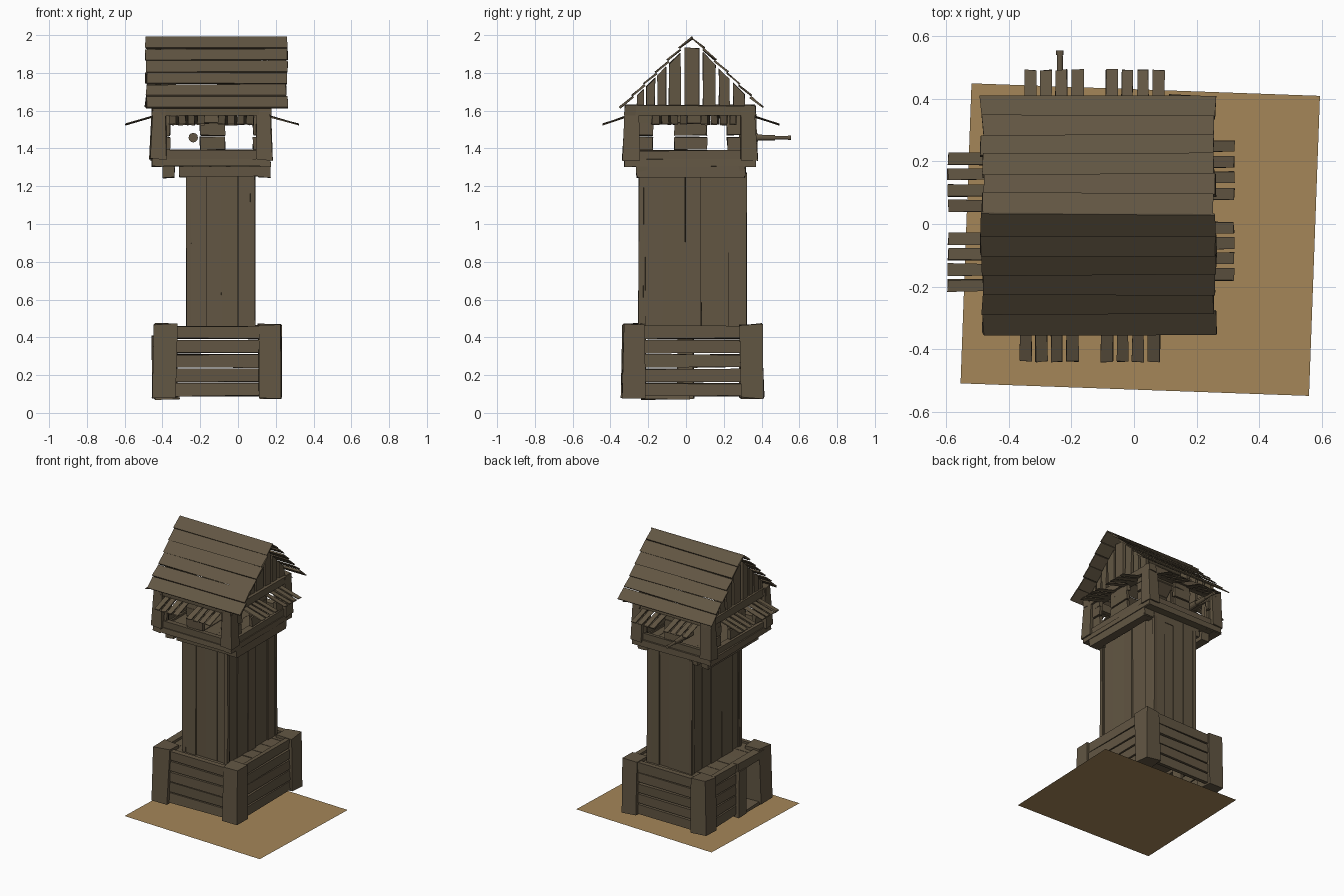
import bpy, bmesh, random
from mathutils import Vector

if "Cube" in bpy.data.objects:
    bpy.data.objects.remove(bpy.data.objects["Cube"])

random.seed(4)

def material(name, col):
    m = bpy.data.materials.new(name)
    m.diffuse_color = (*col, 1)
    m.use_nodes = True
    m.node_tree.nodes["Principled BSDF"].inputs["Base Color"].default_value = m.diffuse_color
    return m

WOOD = material("weathered wood", (0.122, 0.093, 0.056))
SAND = material("sandy ground", (0.376, 0.240, 0.098))

def finish(name, bm, mat=WOOD):
    bmesh.ops.recalc_face_normals(bm, faces=bm.faces)
    me = bpy.data.meshes.new(name)
    bm.to_mesh(me)
    bm.free()
    me.materials.append(mat)
    ob = bpy.data.objects.new(name, me)
    bpy.context.collection.objects.link(ob)
    return ob

def prism(bm, fn, poly, a0, a1, j=0.004):
    """Extrude a (p, q) outline from a0 to a1, with hand-hewn jitter."""
    r = lambda: random.uniform(-j, j)
    rings = [[bm.verts.new(Vector(fn(p, q, a)) + Vector((r(), r(), r()))) for p, q in poly]
             for a in (a0, a1)]
    n = len(poly)
    bm.faces.new(rings[0])
    bm.faces.new(rings[1][::-1])
    for i in range(n):
        k = (i + 1) % n
        bm.faces.new((rings[0][i], rings[1][i], rings[1][k], rings[0][k]))

def rect(p0, p1, q0, q1):
    return [(p0, q0), (p1, q0), (p1, q1), (p0, q1)]

def box(bm, x0, x1, y0, y1, z0, z1, j=0.004):
    prism(bm, lambda p, q, a: (p, q, a), rect(x0, x1, y0, y1), z0, z1, j)

def sides(R):
    """Frames for a rectangle: (u along wall, z, d outwards) -> xyz."""
    x0, x1, y0, y1 = R
    return {"front": lambda u, z, d: (u, y0 - d, z), "back": lambda u, z, d: (u, y1 + d, z),
            "left": lambda u, z, d: (x0 - d, u, z), "right": lambda u, z, d: (x1 + d, u, z)}

def span(R, side):
    return R[:2] if side in ("front", "back") else R[2:]

def posts(name, R, w, z0, z1, taper):
    """Four tapered corner posts."""
    bm = bmesh.new()
    x0, x1, y0, y1 = R
    for cx, sx in ((x0, 1), (x1, -1)):
        for cy, sy in ((y0, 1), (y1, -1)):
            lo = rect(cx, cx + sx * w, cy, cy + sy * w)
            n = len(bm.verts)
            prism(bm, lambda p, q, a: (p, q, a), lo, z0, z1, 0.007)
            bm.verts.ensure_lookup_table()
            for v in bm.verts[n + 4:]:
                v.co.x += sx * taper * (abs(v.co.x - cx) < 0.03)
                v.co.y += sy * taper * (abs(v.co.y - cy) < 0.03)
    finish(name, bm)

# ground sheet
bm = bmesh.new()
bm.faces.new([bm.verts.new((x, y, 0)) for x, y in
              ((-0.555, -0.51), (0.56, -0.55), (0.595, 0.41), (-0.52, 0.45))])
finish("ground_sheet", bm, SAND)

# base: corner posts, plank walls with a doorway on the left, deck
BASE = (-0.45, 0.235, -0.34, 0.41)
posts("base_posts", BASE, 0.125, 0.08, 0.47, 0.008)
bm = bmesh.new()
for s, fn in sides(BASE).items():
    lo, hi = span(BASE, s)
    lo, hi = lo + 0.09, hi - 0.09
    if s == "left":
        lo = 0.02
    for i in range(5):
        z = 0.09 + i * 0.076
        prism(bm, fn, rect(lo, hi, z, z + 0.067), -0.055, -0.02)
finish("base_walls", bm)
bm = bmesh.new()
f = sides(BASE)["left"]
prism(bm, f, rect(-0.045, 0.04, 0.075, 0.41), -0.07, 0.005)
prism(bm, f, rect(-0.26, 0.04, 0.40, 0.46), -0.06, -0.005)
prism(bm, f, rect(-0.24, 0.02, 0.07, 0.09), -0.14, -0.01)
finish("door_frame", bm)
bm = bmesh.new()
for i in range(6):
    y = -0.29 + i * 0.11
    box(bm, -0.40, 0.185, y, y + 0.106, 0.42, 0.445, 0.002)
finish("base_deck", bm)

# shaft of vertical boards with corner strips
SHAFT = (-0.268, 0.085, -0.245, 0.315)
bm = bmesh.new()
for s, fn in sides(SHAFT).items():
    lo, hi = span(SHAFT, s)
    n = 4 if s in ("front", "back") else 5
    cuts = [lo + (hi - lo) * (i + (random.uniform(-0.2, 0.2) if 0 < i < n else 0)) / n
            for i in range(n + 1)]
    for a, b in zip(cuts, cuts[1:]):
        prism(bm, fn, rect(a, b, 0.425, 1.30), -0.03, random.uniform(-0.008, 0.004), 0.002)
finish("shaft_boards", bm)
bm = bmesh.new()
for s, fn in sides(SHAFT).items():
    lo, hi = span(SHAFT, s)
    for a, b in ((lo - 0.004, lo + 0.02), (hi - 0.02, hi + 0.004)):
        prism(bm, fn, rect(a, b, 0.43, 1.27), -0.02, 0.006, 0.003)
finish("shaft_corner_strips", bm)

# joists and cabin floor
CABIN = (-0.465, 0.185, -0.335, 0.378)
bm = bmesh.new()
for x in (-0.40, 0.105):
    box(bm, x, x + 0.065, -0.26, 0.31, 1.245, 1.31)
for y in (-0.265, 0.255):
    box(bm, -0.31, 0.17, y, y + 0.06, 1.25, 1.31)
finish("joists", bm)
bm = bmesh.new()
for i in range(6):
    x = -0.44 + i * 0.1
    box(bm, x, x + 0.098, -0.31, 0.35, 1.305, 1.335, 0.002)
finish("cabin_floor", bm)

# cabin posts, rails, top plates and window piers
posts("cabin_posts", CABIN, 0.085, 1.34, 1.625, 0.015)
bm = bmesh.new()
piers = bmesh.new()
for s, fn in sides(CABIN).items():
    lo, hi = span(CABIN, s)
    fb = s in ("front", "back")
    prism(bm, fn, rect(lo + 0.01, hi - 0.01, 1.305, 1.345), -0.07, -0.01, 0.005)
    prism(bm, fn, rect(lo + 0.05, hi - 0.05, 1.335, 1.39), -0.06, -0.02, 0.005)
    prism(bm, fn, rect(lo + 0.01, hi - 0.01, 1.575, 1.628), -0.07, -0.015, 0.005)
    pier = (-0.20, -0.07) if fb else (-0.06, 0.11)
    reach = 0.105 if fb else 0.16
    for a, b in (pier, (lo + 0.05, lo + reach), (hi - reach, hi - 0.05)):
        for z in (1.395, 1.47, 1.535):
            prism(piers, fn, rect(a, b, z, z + (0.065 if z < 1.5 else 0.05)), -0.055, -0.03)
finish("cabin_rails", bm)
finish("window_piers", piers)

# slatted awnings, two on each side
bm = bmesh.new()
AWN = {"front": (-0.365, -0.105, 0.105), "back": (-0.35, -0.09, 0.115),
       "left": (-0.215, 0.04, 0.13), "right": (-0.18, 0.08, 0.135)}
for s, fn in sides(CABIN).items():
    a0, a1, out = AWN[s]
    for a in (a0, a1):
        for i in range(4):
            u = a + i * 0.05
            prism(bm, lambda d, z, u, fn=fn: fn(u, z, d),
                  [(-0.04, 1.572), (out, 1.524), (out, 1.530), (-0.04, 1.580)],
                  u, u + 0.037, 0.003)
finish("awnings", bm)

# gable boards, cut to the roof slope
MID = 0.03
slope = lambda y: 1.978 - abs(y - MID) * 1.0
bm = bmesh.new()
for s in ("left", "right"):
    fn = sides(CABIN)[s]
    for a, b in ((-0.26, -0.225), (-0.21, -0.165), (-0.15, -0.105), (-0.09, -0.03), (-0.005, 0.07),
                 (0.09, 0.155), (0.175, 0.23), (0.25, 0.31)):
        prism(bm, fn, [(a, 1.62), (b, 1.62), (b, slope(b) - 0.01), (a, slope(a) - 0.01)],
              -0.055, -0.03, 0.003)
finish("gable_boards", bm)

# lapped roof planks
bm = bmesh.new()
N = 6
for sy in (-1, 1):
    fn = lambda d, z, u, sy=sy: (u, MID + sy * d, z)
    for i in range(N):
        d0, d1 = 0.377 * i / N, 0.377 * (i + 1) / N + 0.006
        z0, z1 = 1.99 - d0, 1.99 - d1 + 0.014
        prism(bm, fn, [(d0, z0), (d1, z1), (d1 - 0.006, z1 - 0.007), (d0 - 0.006, z0 - 0.007)],
              -0.487 + random.uniform(-0.005, 0.005), 0.258 + random.uniform(-0.005, 0.005), 0.004)
finish("roof_planks", bm)

# spyglass poking out of the back window
bm = bmesh.new()
from mathutils import Matrix
for y0, y1, r0, r1 in ((0.28, 0.38, 0.025, 0.021), (0.38, 0.47, 0.016, 0.014),
                       (0.47, 0.54, 0.010, 0.009), (0.54, 0.555, 0.012, 0.012)):
    bmesh.ops.create_cone(bm, cap_ends=True, segments=12, radius1=r0, radius2=r1, depth=y1 - y0,
                          matrix=Matrix.Translation((-0.237, (y0 + y1) / 2, 1.457))
                          @ Matrix.Rotation(-1.5708, 4, 'X'))
finish("spyglass", bm)
